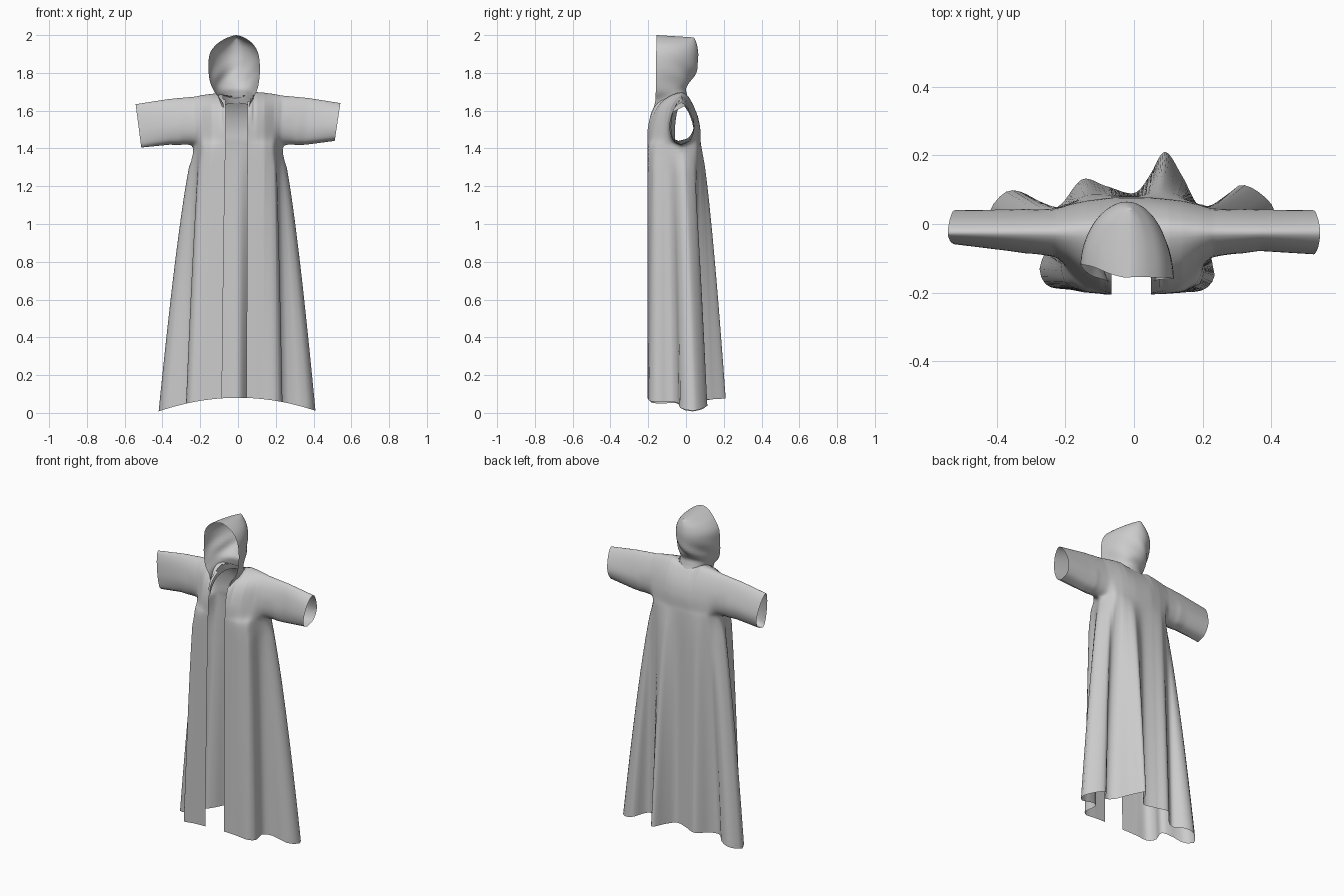
import bpy, bmesh, math

if "Cube" in bpy.data.objects:
    bpy.data.objects.remove(bpy.data.objects["Cube"])


def spline(pts, n):
    """Catmull-Rom through tuples of any length, n samples per span."""
    out = []
    for i in range(len(pts) - 1):
        p0, p1 = pts[max(i - 1, 0)], pts[i]
        p2, p3 = pts[i + 1], pts[min(i + 2, len(pts) - 1)]
        for k in range(n):
            t = k / n
            out.append(tuple(
                0.5 * (2 * b + (c - a) * t + (2 * a - 5 * b + 4 * c - d) * t * t
                       + (3 * b - a - 3 * c + d) * t ** 3)
                for a, b, c, d in zip(p0, p1, p2, p3)))
    return out + [tuple(pts[-1])]


def linear(pts, n):
    out = []
    for p, q in zip(pts, pts[1:]):
        out += [tuple(a + (b - a) * k / n for a, b in zip(p, q)) for k in range(n)]
    return out + [tuple(pts[-1])]


def add_grid(bm, rows, keep=lambda c, j: True):
    """Grid surface from equal-length rows of points, without the faces keep rejects."""
    grid = [[bm.verts.new(p) for p in r] for r in rows]
    for r, s in zip(grid, grid[1:]):
        for j in range(len(r) - 1):
            quad = (r[j], r[j + 1], s[j + 1], s[j])
            c = sum((v.co for v in quad[1:]), quad[0].co.copy()) / 4
            if keep(c, j):
                bm.faces.new(quad)
    bmesh.ops.delete(bm, geom=[v for v in bm.verts if not v.link_faces], context='VERTS')


def finish(bm, name, soften=None):
    """Weld, relax the chosen inner area, smooth-shade and make the object."""
    bmesh.ops.remove_doubles(bm, verts=bm.verts, dist=0.0003)
    if soften:
        area = [v for v in bm.verts if soften(v.co) and not v.is_boundary]
        for _ in range(12):
            bmesh.ops.smooth_vert(bm, verts=area, factor=0.5,
                                  use_axis_x=True, use_axis_y=True, use_axis_z=True)
    bmesh.ops.recalc_face_normals(bm, faces=bm.faces)
    for f in bm.faces:
        f.smooth = True
    me = bpy.data.meshes.new(name)
    bm.to_mesh(me)
    bm.free()
    bpy.context.collection.objects.link(bpy.data.objects.new(name, me))


robe = bmesh.new()

# Shoulders and sleeves: sections along x
# (x, z bottom, z top, y front bottom, y front, y back, y back bottom, cuff slant)
right = [
    (.05, 1.42, 1.685, -.205, -.203, .075, .08, 0),
    (.10, 1.42, 1.698, -.203, -.190, .070, .078, 0),
    (.14, 1.42, 1.695, -.20, -.170, .065, .075, 0),
    (.19, 1.42, 1.688, -.17, -.125, .055, .06, 0),
    (.23, 1.415, 1.68, -.02, -.10, .048, -.02, 0),
    (.36, 1.42, 1.667, -.03, -.08, .042, -.03, .01),
    (.512, 1.44, 1.64, -.04, -.09, .04, -.04, .03)]
left = [(-x - (.015 if x < .06 else 0), zb - (.035 if x > .5 else 0), zt - .006,
         a, yf + (.03 if x > .5 else 0), yb, b, -c)
        for x, zb, zt, a, yf, yb, b, c in right]
rows = []
for x, zb, zt, a, yf, yb, b, slant in linear(left[::-1] + right, 10):
    h, ym = zt - zb, -.025
    front = .75 if abs(x) < .08 else .66
    ring = [(a, 0), (a * .3 + yf * .7, .1), (yf * .98, .4),
            (yf * front + ym * (1 - front), .8), (ym, 1),
            (yb * .6 + ym * .4, .8), (yb, .4), (b * .3 + yb * .7, .1), (b, 0)]
    rows.append([(x + slant * v, y, zb + h * v) for y, v in spline(ring, 5)])


def outside_neck(c, j):
    front_gap = -.065 < c.x < .05 and j < 20
    neck = (c.x / .08) ** 2 + ((c.y + .075) / .08) ** 2 < 1 and c.z > 1.55
    return not (front_gap or neck)


add_grid(robe, rows, outside_neck)

# Skirt: folded hem outline (x, y) paired with the chest outline (x, y)
folds = [
    (-.085, -.205, -.065, -.205), (-.18, -.192, -.14, -.20), (-.25, -.18, -.18, -.18),
    (-.275, -.13, -.20, -.14), (-.255, -.06, -.21, -.10), (-.31, -.035, -.217, -.07),
    (-.385, -.02, -.225, -.045), (-.42, .035, -.23, -.02), (-.37, .095, -.217, .005),
    (-.31, .085, -.205, .03), (-.26, .035, -.19, .06), (-.21, .06, -.17, .067),
    (-.15, .13, -.13, .075), (-.08, .11, -.07, .078), (0, .09, 0, .08),
    (.045, .14, .04, .08), (.09, .21, .08, .078), (.14, .14, .12, .076),
    (.19, .05, .16, .069), (.25, .035, .19, .06), (.30, .11, .205, .03),
    (.36, .095, .217, .005), (.41, .035, .23, -.02), (.365, -.03, .222, -.05),
    (.27, -.04, .213, -.08), (.222, -.08, .207, -.11), (.235, -.15, .20, -.14),
    (.20, -.192, .18, -.18), (.12, -.20, .13, -.20), (.045, -.205, .05, -.205)]
# the chest ring is the lower rim of the shoulder part, so both weld cleanly
torso = [r for r in rows if abs(r[0][0]) < .2305]
chest = ([r[0] for r in torso[::-1] if r[0][0] < -.064] + [r[-1] for r in torso[1:]]
         + [r[0] for r in torso[::-1][1:] if r[0][0] > .049])
fine = spline(folds, 24)
hem = [min(fine, key=lambda q: (q[2] - p[0]) ** 2 + (q[3] - p[1]) ** 2) for p in chest]
rows = []
for i in range(37):
    s = i / 36
    f = s ** 0.74
    rows.append([(x + (q[0] - x) * f, y + (q[1] - y) * f,
                  z + (0.08 - 0.072 * (q[0] / 0.42) ** 2 - z) * s)
                 for (x, y, z), q in zip(chest, hem)])
add_grid(robe, rows)
finish(robe, "robe_body", lambda c: 1.32 < c.z < 1.56 and abs(c.x) < .3)

# Hood: layers (z front, z back, x left, x right, y front, y back, side bulge, rim tilt)
layers = [
    (1.53, 1.64, -.068, .053, -.187, .022, .050, 0),
    (1.60, 1.665, -.072, .056, -.173, .012, .042, 0),
    (1.65, 1.69, -.085, .066, -.163, .004, .030, 0),
    (1.70, 1.72, -.125, .098, -.160, .002, .006, .01),
    (1.76, 1.76, -.150, .112, -.158, .030, -.008, .03),
    (1.83, 1.82, -.156, .116, -.158, .056, -.006, .04),
    (1.90, 1.89, -.150, .108, -.158, .065, 0, .04),
    (1.95, 1.94, -.115, .082, -.156, .060, .004, .03),
    (1.98, 1.973, -.070, .045, -.155, .050, .002, .01),
    (1.995, 1.985, -.032, .014, -.155, .043, 0, 0),
    (2.0, 1.988, -.010, -.010, -.155, .038, 0, 0)]
rows = []
for zf, zk, xl, xr, yf, yk, bulge, tilt in spline(layers, 4):
    xc, w = (xl + xr) / 2, (xr - xl) / 2
    row = []
    for k in range(41):
        t = math.pi * k / 40
        s, c = math.sin(t), math.cos(t)
        # soft drape creases low on the back of the head
        low = math.exp(-((zk - 1.78) / .05) ** 2)
        crease = .008 * low * s * math.sin(5 * t + 45 * zk)
        y0 = yf + tilt * max(0, -c)
        row.append((xc + (w + crease) * c + bulge * math.sin(2 * t),
                    y0 + (yk - y0) * s + crease, min(2.0, zf + (zk - zf) * s)))
    rows.append(row)
hood = bmesh.new()
add_grid(hood, rows)
finish(hood, "hood")
